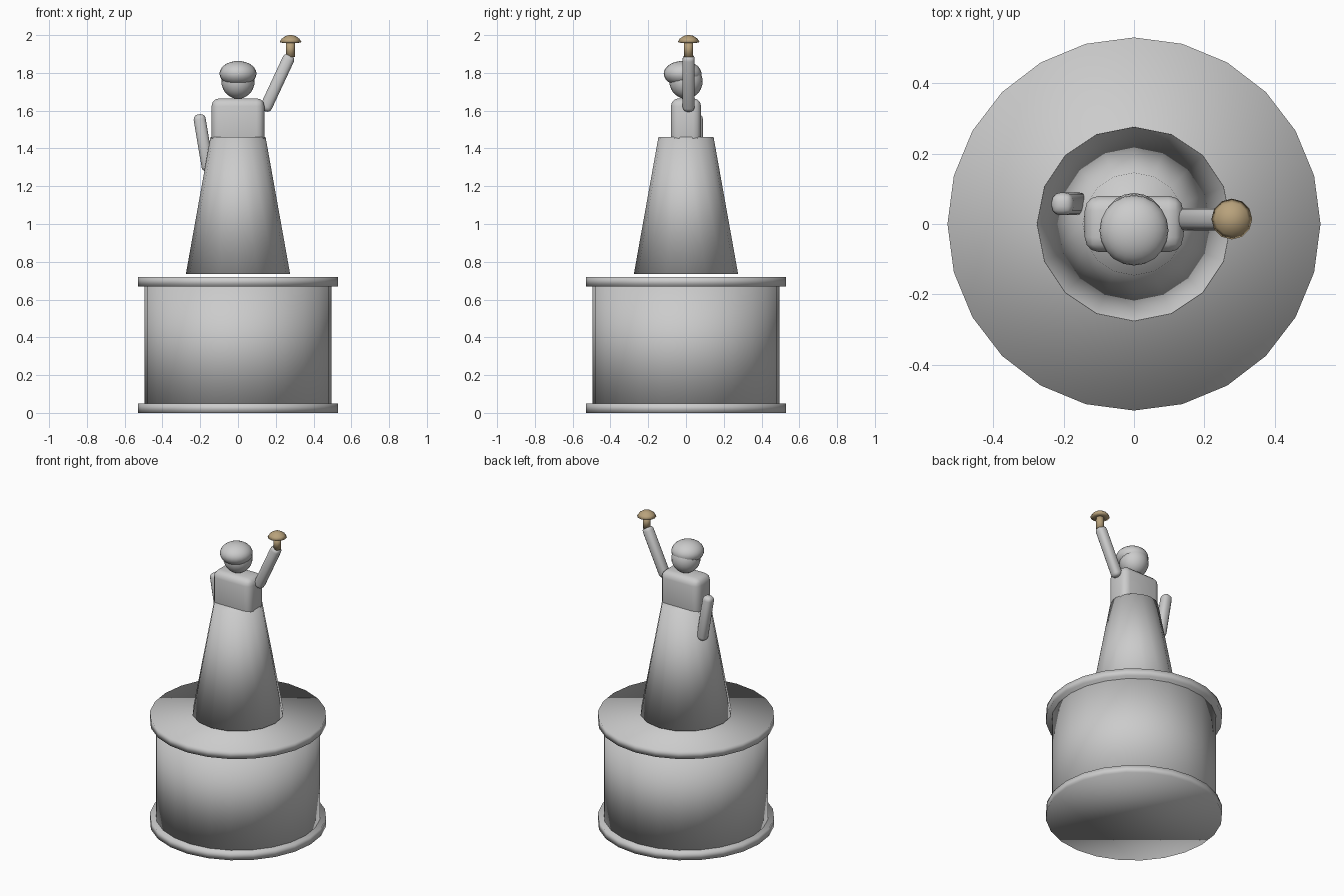
import bpy
from math import radians

if "Cube" in bpy.data.objects:
    bpy.data.objects.remove(bpy.data.objects["Cube"])

bronze = bpy.data.materials.new("bronze")
bronze.diffuse_color = (0.48, 0.36, 0.2, 1)
bronze.use_nodes = True
bronze.node_tree.nodes["Principled BSDF"].inputs["Base Color"].default_value = bronze.diffuse_color


def finish(name, mat=None):
    ob = bpy.context.object
    ob.name = name
    bpy.ops.object.shade_smooth()
    if mat:
        ob.data.materials.append(mat)
    return ob


def cone(name, r1, r2, z1, z2, sides, x=0, y=0, mat=None):
    bpy.ops.mesh.primitive_cone_add(vertices=sides, radius1=r1, radius2=r2,
                                    depth=z2 - z1, location=(x, y, (z1 + z2) / 2))
    return finish(name, mat)


def ball(name, loc, scale):
    bpy.ops.mesh.primitive_uv_sphere_add(segments=20, ring_count=14, radius=1, location=loc)
    ob = finish(name)
    ob.scale = scale
    return ob


def block(name, loc, size, bevel, tilt=0):
    bpy.ops.mesh.primitive_cube_add(size=1, location=loc)
    ob = finish(name)
    for v in ob.data.vertices:
        v.co = [c * s for c, s in zip(v.co, size)]
    ob.rotation_euler.y = radians(tilt)
    mod = ob.modifiers.new("Round", 'BEVEL')
    mod.width, mod.segments = bevel, 3
    return ob


def lathe(name, profile, sides, x, y, mat):
    # spin a profile of (radius, z) points, starting and ending on the axis
    from math import cos, sin, tau
    verts, faces = [], []
    for r, z in profile:
        verts += [(x + r * sin(tau * i / sides), y + r * cos(tau * i / sides), z)
                  for i in range(sides)]
    for k in range(len(profile) - 1):
        for i in range(sides):
            j = (i + 1) % sides
            a, b = k * sides, (k + 1) * sides
            faces.append((a + j, a + i, b + i, b + j))
    n = len(verts)
    faces.append(tuple(range(sides)))
    faces.append(tuple(reversed(range(n - sides, n))))
    mesh = bpy.data.meshes.new(name)
    mesh.from_pydata(verts, [], faces)
    ob = bpy.data.objects.new(name, mesh)
    bpy.context.collection.objects.link(ob)
    mesh.shade_smooth()
    mesh.materials.append(mat)


# Round pedestal with two rims
cone("pedestal_drum", 0.495, 0.495, 0.03, 0.69, 24)
cone("pedestal_base_rim", 0.53, 0.53, 0, 0.05, 24)
cone("pedestal_top_rim", 0.53, 0.53, 0.67, 0.72, 24)

# Robe, hovering slightly over the pedestal, and torso
cone("robe", 0.276, 0.146, 0.735, 1.46, 16)
block("torso", (0, 0, 1.533), (0.28, 0.16, 0.265), 0.042)

# Head and hair
ball("head", (0, 0, 1.755), (0.088, 0.088, 0.092))
ball("hair", (0, -0.018, 1.796), (0.098, 0.1, 0.067))

# Arms: one raised, one hanging beside the robe
block("raised_arm", (0.208, 0.014, 1.747), (0.064, 0.064, 0.326), 0.025, 25)
block("lowered_arm", (-0.182, 0.057, 1.43), (0.064, 0.064, 0.305), 0.025, -9.5)

# Torch in the raised hand
cone("torch_handle", 0.024, 0.024, 1.885, 1.965, 10, 0.278, 0.014, bronze)
lathe("torch_cap", [(0.034, 1.957), (0.058, 1.963), (0.047, 1.981), (0.025, 1.996), (0.008, 2.0)],
      12, 0.278, 0.014, bronze)
